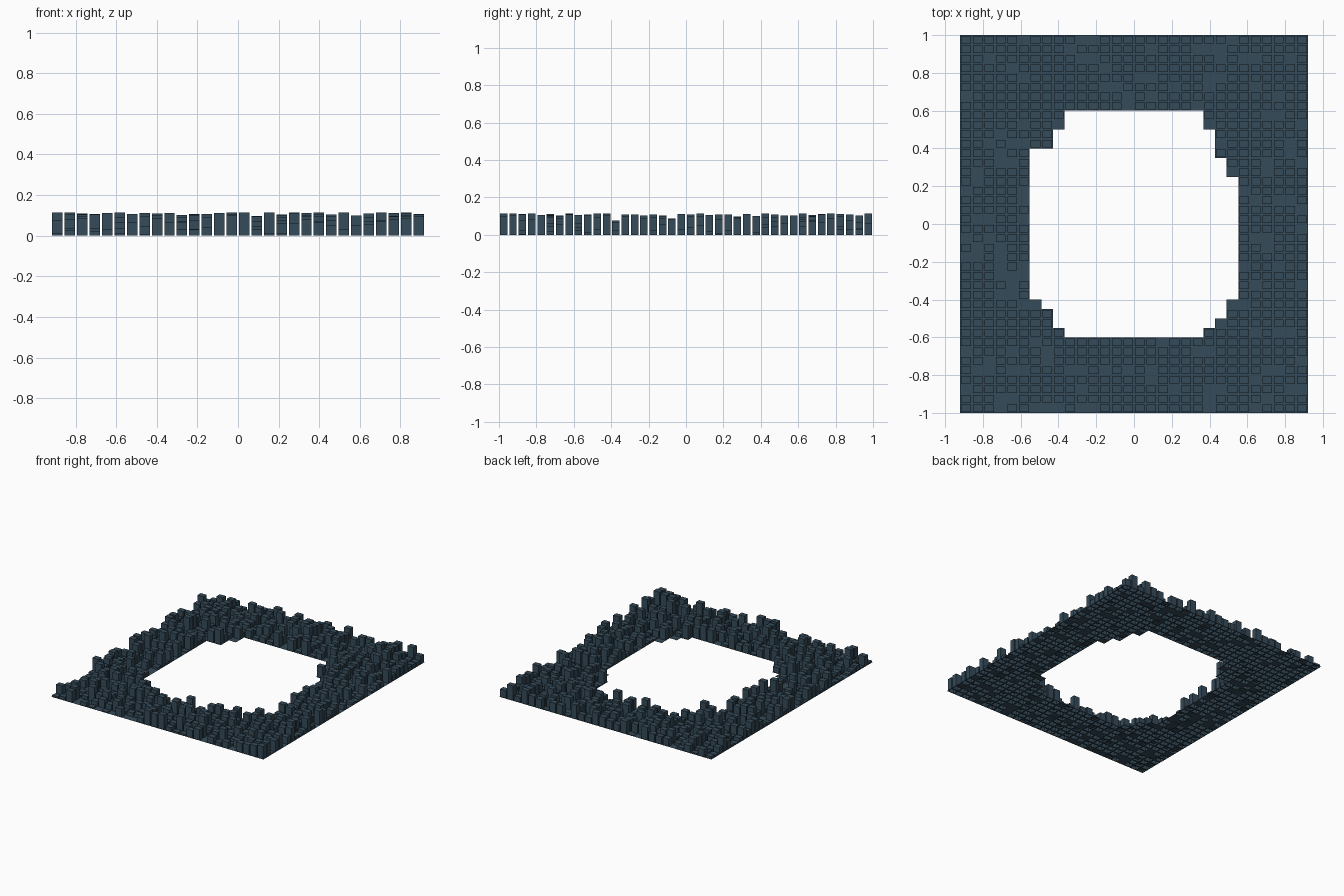
import bpy, bmesh, random

if "Cube" in bpy.data.objects:
    bpy.data.objects.remove(bpy.data.objects["Cube"])

random.seed(7)
COLS, ROWS = 30, 40
PX, PY = 1.84 / COLS, 2.0 / ROWS
INSET, MAX_H, FLAT_SHARE = 0.005, 0.115, 0.12

# Hole outline: (first row, last row, cells left of centre, cells right of centre)
HOLE = [(8, 8, 6, 6), (9, 9, 7, 7), (10, 10, 7, 8), (11, 11, 8, 8),
        (12, 24, 9, 9), (25, 26, 9, 8), (27, 27, 9, 7), (28, 29, 7, 7),
        (30, 31, 6, 6)]


def in_hole(i, j):
    c = i - COLS // 2
    return any(a <= j <= b and -l <= c < r for a, b, l, r in HOLE)


# Flat sheet of cells around the hole
bm = bmesh.new()
grid = [[bm.verts.new((-0.92 + i * PX, -1 + j * PY, 0)) for i in range(COLS + 1)]
        for j in range(ROWS + 1)]
for j in range(ROWS):
    for i in range(COLS):
        if not in_hole(i, j):
            bm.faces.new((grid[j][i], grid[j][i + 1],
                          grid[j + 1][i + 1], grid[j + 1][i]))
bmesh.ops.delete(bm, geom=[v for v in bm.verts if not v.link_faces], context='VERTS')

# Most cells are inset and raised to a random height
raised = [f for f in bm.faces if random.random() > FLAT_SHARE]
bmesh.ops.inset_individual(bm, faces=raised, thickness=INSET, use_even_offset=True)
tops = bmesh.ops.extrude_discrete_faces(bm, faces=raised)['faces']
for f in tops:
    h = random.uniform(0.003, MAX_H)
    for v in f.verts:
        v.co.z = h
bm.normal_update()

mesh = bpy.data.meshes.new("block_panel")
bm.to_mesh(mesh)
bm.free()
panel = bpy.data.objects.new("block_panel", mesh)
bpy.context.collection.objects.link(panel)

# Slate blue material
mat = bpy.data.materials.new("slate_blue")
mat.diffuse_color = (0.035, 0.07, 0.1, 1)
mat.use_nodes = True
mat.node_tree.nodes["Principled BSDF"].inputs["Base Color"].default_value = mat.diffuse_color
mesh.materials.append(mat)
